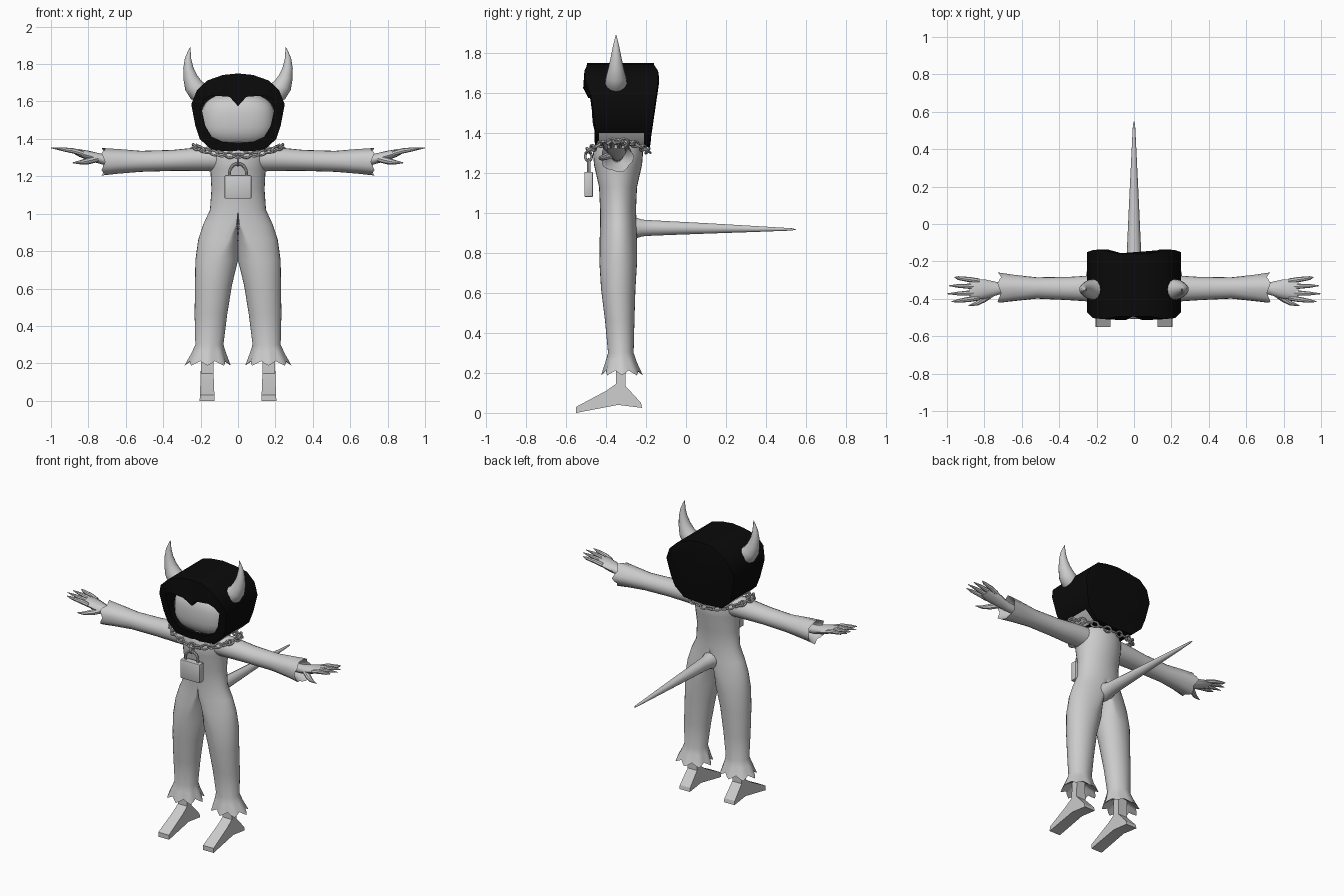
import bpy, bmesh, math
from mathutils import Vector, Matrix

if "Cube" in bpy.data.objects:
    bpy.data.objects.remove(bpy.data.objects["Cube"])

def material(name, c):
    m = bpy.data.materials.new(name)
    m.diffuse_color = (c, c, c, 1)
    m.use_nodes = True
    m.node_tree.nodes["Principled BSDF"].inputs["Base Color"].default_value = m.diffuse_color
    return m

GREY, BLACK = material("pale grey", 0.6), material("black", 0.003)
TAU = 2 * math.pi

def finish(name, bm, mats=(GREY,), mirror=False, angle=40):
    bmesh.ops.recalc_face_normals(bm, faces=bm.faces[:])
    me = bpy.data.meshes.new(name)
    bm.to_mesh(me)
    bm.free()
    ob = bpy.data.objects.new(name, me)
    bpy.context.collection.objects.link(ob)
    for m in mats:
        me.materials.append(m)
    bpy.ops.object.select_all(action='DESELECT')
    ob.select_set(True)
    bpy.context.view_layer.objects.active = ob
    bpy.ops.object.shade_smooth_by_angle(angle=math.radians(angle))
    if mirror:
        ob.modifiers.new("mirror", 'MIRROR').merge_threshold = 0.0005
    return ob

def loft(bm, rings, start=True, end=True):
    """Skin a list of closed rings that have equal point counts."""
    vs = [[bm.verts.new(p) for p in r] for r in rings]
    n = len(vs[0])
    for a, b in zip(vs, vs[1:]):
        for i in range(n):
            j = (i + 1) % n
            bm.faces.new((a[i], a[j], b[j], b[i]))
    if start:
        bm.faces.new(vs[0])
    if end:
        bm.faces.new(vs[-1])

def tube(bm, path, n=10):
    """Tapered round tube; path holds (x, y, z, radius)."""
    pts = [Vector(p[:3]) for p in path]
    rings = []
    for i, p in enumerate(pts):
        d = pts[min(i + 1, len(pts) - 1)] - pts[max(i - 1, 0)]
        up = Vector((0, 1, 0)) if abs(d.normalized().y) < 0.8 else Vector((0, 0, 1))
        u = d.cross(up).normalized()
        v = d.cross(u).normalized()
        rings.append([p + path[i][3] * (u * math.cos(TAU * k / n) + v * math.sin(TAU * k / n))
                      for k in range(n)])
    loft(bm, rings)

def lerp(a, b, t):
    t = max(0, min(1, t))
    return a + (b - a) * t

# jumpsuit: half body from neck to frilled trouser cuff, mirrored
# z, section centre x, inner x, outer x, front y, back y, frill
SUIT = [(1.40, 0, 0, .09, -.42, -.27, 0), (1.36, 0, 0, .13, -.45, -.23, 0),
        (1.30, 0, 0, .15, -.465, -.215, 0), (1.24, 0, 0, .148, -.46, -.22, 0),
        (1.13, 0, 0, .142, -.435, -.245, 0), (1.02, 0, 0, .15, -.43, -.25, 0),
        (.94, .01, 0, .187, -.43, -.247, 0), (.86, .05, 0, .213, -.432, -.245, 0),
        (.75, .105, 0, .228, -.433, -.245, 0), (.62, .13, .032, .23, -.425, -.253, 0),
        (.46, .145, .058, .232, -.405, -.258, 0), (.30, .155, .078, .228, -.39, -.262, 0),
        (.26, .16, .068, .245, -.40, -.25, .05), (.20, .163, .05, .275, -.415, -.225, .1),
        (.23, .163, .10, .225, -.38, -.27, 0), (.26, .163, .13, .195, -.35, -.30, 0)]
N = 32
rings = []
for z, cx, xi, xo, yf, yb, w in SUIT:
    ring = []
    for k in range(N):
        t = TAU * (k + .0) / N
        c, s = math.cos(t), math.sin(t)
        f = 1 + w * math.cos(8 * t)
        x = cx + f * (c * (xo - cx) if c > 0 else c * (cx - xi))
        ring.append((x, (yf + yb) / 2 + f * s * (yb - yf) / 2, z - w * .12 * math.cos(8 * t)))
    rings.append(ring)
bm = bmesh.new()
loft(bm, rings)
inner = [f for f in bm.faces if all(abs(v.co.x) < 1e-4 for v in f.verts)]
bmesh.ops.delete(bm, geom=inner, context='FACES')
finish("jumpsuit", bm, mirror=True, angle=50)

def x_rings(rows, n, wave=0):
    """Elliptical rings along x; rows hold x, y, z, ry, rz, frill."""
    return [[(x + w * .12 * math.cos(5 * TAU * k / n),
              y + ry * (1 + w * math.cos(5 * TAU * k / n)) * math.cos(TAU * k / n),
              z + rz * (1 + w * math.cos(5 * TAU * k / n)) * math.sin(TAU * k / n))
             for k in range(n)] for x, y, z, ry, rz, w in rows]

# sleeves with open frilled cuffs
bm = bmesh.new()
loft(bm, x_rings([(.06, -.345, 1.295, .075, .07, 0), (.20, -.345, 1.292, .072, .064, 0),
                  (.35, -.345, 1.285, .062, .056, 0), (.52, -.342, 1.28, .057, .056, 0),
                  (.64, -.343, 1.28, .07, .066, .02), (.72, -.345, 1.278, .08, .072, .08),
                  (.69, -.345, 1.28, .06, .055, 0), (.62, -.345, 1.285, .03, .03, 0)], 20))
finish("sleeve", bm, mirror=True, angle=50)

# hands: palm, four pointed fingers and a thumb
bm = bmesh.new()
loft(bm, x_rings([(.60, -.345, 1.285, .028, .028, 0), (.72, -.345, 1.29, .032, .028, 0),
                  (.79, -.348, 1.308, .05, .027, 0), (.85, -.35, 1.325, .056, .02, 0),
                  (.88, -.35, 1.332, .048, .01, 0)], 12))
for y0, y1, tip in ((-.305, -.285, .96), (-.335, -.33, .99), (-.367, -.373, 1.0), (-.395, -.415, .975)):
    tube(bm, [(.83, y0, 1.322, .014), (.88, lerp(y0, y1, .4), 1.336, .014),
              (.94, lerp(y0, y1, .8), 1.345, .010), (tip, y1, 1.352, .002)], 8)
tube(bm, [(.75, -.365, 1.295, .018), (.80, -.40, 1.282, .018),
          (.84, -.425, 1.275, .012), (.885, -.437, 1.272, .002)], 8)
finish("hand", bm, mirror=True)

# feet: wedge profile extruded sideways, narrower at the ankle
FOOT = [(-.55, 0), (-.55, .03), (-.40, .11), (-.35, .145), (-.35, .27), (-.303, .27),
        (-.303, .135), (-.225, .05), (-.22, .025), (-.34, .04)]
bm = bmesh.new()
loft(bm, [[(.165 + s * lerp(.04, .032, z / .2), y, z) for y, z in FOOT] for s in (-1, 1)])
finish("foot", bm, mirror=True, angle=25)

# tail
bm = bmesh.new()
tube(bm, [(0, -.30, .925, .06), (0, -.25, .925, .053), (0, -.22, .925, .043), (0, -.16, .925, .039),
          (0, .1, .923, .027), (0, .35, .92, .015), (0, .53, .918, .006), (0, .55, .918, .001)], 14)
finish("tail", bm)

# head inside the hood: rounded box
bm = bmesh.new()
bmesh.ops.create_uvsphere(bm, u_segments=28, v_segments=18, radius=1)
for v in bm.verts:
    q = [math.copysign(abs(c) ** .75, c) for c in v.co]
    v.co = (q[0] * .2, -.335 + q[1] * .135, 1.50 + q[2] * .145)
finish("head", bm)

# black hair hood: outline swept front to back, with a heart-topped face opening
OUT = [(0, 1.75), (.08, 1.742), (.165, 1.712), (.22, 1.66), (.25, 1.585),
       (.228, 1.47), (.205, 1.40), (.14, 1.34), (0, 1.33)]
OPEN = [(0, 1.575), (.045, 1.625), (.14, 1.632), (.18, 1.615), (.197, 1.57),
        (.175, 1.47), (.14, 1.41), (.08, 1.383), (0, 1.38)]

def both(half):
    return half + [(-x, z) for x, z in half[-2:0:-1]]

def front(x, z):
    base = -.515 if z > 1.6 else lerp(-.455, -.49, (z - 1.36) / .22)
    return base + (.02 if z > 1.735 else 0) + .25 * x * x

def back(x, z):
    return lerp(-.18, -.14, (z - 1.36) / .3) - (.02 if z > 1.735 else 0)

outer, opening = both(OUT), both(OPEN)
bm = bmesh.new()
loft(bm, [[(x * .85, back(x, z) + .004, 1.54 + (z - 1.54) * .85) for x, z in outer],
          [(x, back(x, z), z) for x, z in outer],
          [(x, -.21, z) for x, z in outer],
          [(x, -.435, z) for x, z in outer],
          [(x, front(x, z), z) for x, z in outer],
          [(x, front(x, z), z) for x, z in opening],
          [(x, -.345, z) for x, z in opening]], end=True)
# bare jaw strip showing below the hair at the sides
for f in bm.faces:
    c = f.calc_center_median()
    jaw = c.z < 1.41 and -.4 < c.y < -.25 and .13 < abs(c.x)
    f.material_index = 1 if jaw else 0
finish("hair_hood", bm, mats=(BLACK, GREY), angle=35)

# horns
bm = bmesh.new()
tube(bm, [(.18, -.35, 1.635, .05), (.215, -.35, 1.655, .056), (.238, -.35, 1.685, .050),
          (.255, -.35, 1.73, .038), (.266, -.35, 1.78, .027), (.267, -.35, 1.83, .017),
          (.26, -.35, 1.87, .007), (.254, -.35, 1.892, .001)], 14)
finish("horn", bm, mirror=True, angle=60)

# neck chain: alternating oval links on a drooping loop
def link(bm, pos, rot, long=.024, wide=.016, r=.0065):
    vs = [[bm.verts.new(pos + rot @ Vector(((long + r * math.cos(b)) * math.cos(a),
                                            (wide + r * math.cos(b)) * math.sin(a), r * math.sin(b))))
           for b in (TAU * j / 6 for j in range(6))] for a in (TAU * i / 14 for i in range(14))]
    for i in range(14):
        for j in range(6):
            k, m = (i + 1) % 14, (j + 1) % 6
            bm.faces.new((vs[i][j], vs[k][j], vs[k][m], vs[i][m]))

def loop(t):
    return Vector((.235 * math.cos(t), -.34 + .15 * math.sin(t), 1.36 - .05 * math.sin(t) ** 2))

bm = bmesh.new()
LINKS = 32
for i in range(LINKS):
    t = TAU * (i + .0) / LINKS
    d = (loop(t + .01) - loop(t - .01)).normalized()
    rot = d.to_track_quat('X', 'Z').to_matrix() @ Matrix.Rotation(math.radians(35 + 90 * (i % 2)), 3, 'X')
    link(bm, loop(t), rot)
# hanging link that carries the padlock
link(bm, Vector((0, -.488, 1.283)), Matrix.Rotation(math.pi / 2, 3, 'Y'))
finish("neck_chain", bm)

# padlock body and shackle
bm = bmesh.new()
bmesh.ops.create_cube(bm, size=1)
for v in bm.verts:
    v.co = (v.co.x * .144, -.487 + v.co.y * .044, 1.143 + v.co.z * .126)
bmesh.ops.bevel(bm, geom=bm.edges[:], offset=.006, segments=2, affect='EDGES', profile=.5)
finish("padlock_body", bm)
bm = bmesh.new()
arch = [(.045 * math.cos(math.pi * i / 10), -.487, 1.222 + .045 * math.sin(math.pi * i / 10), .008)
        for i in range(11)]
tube(bm, [(.045, -.487, 1.19, .008)] + arch + [(-.045, -.487, 1.19, .008)], 8)
finish("padlock_shackle", bm)
